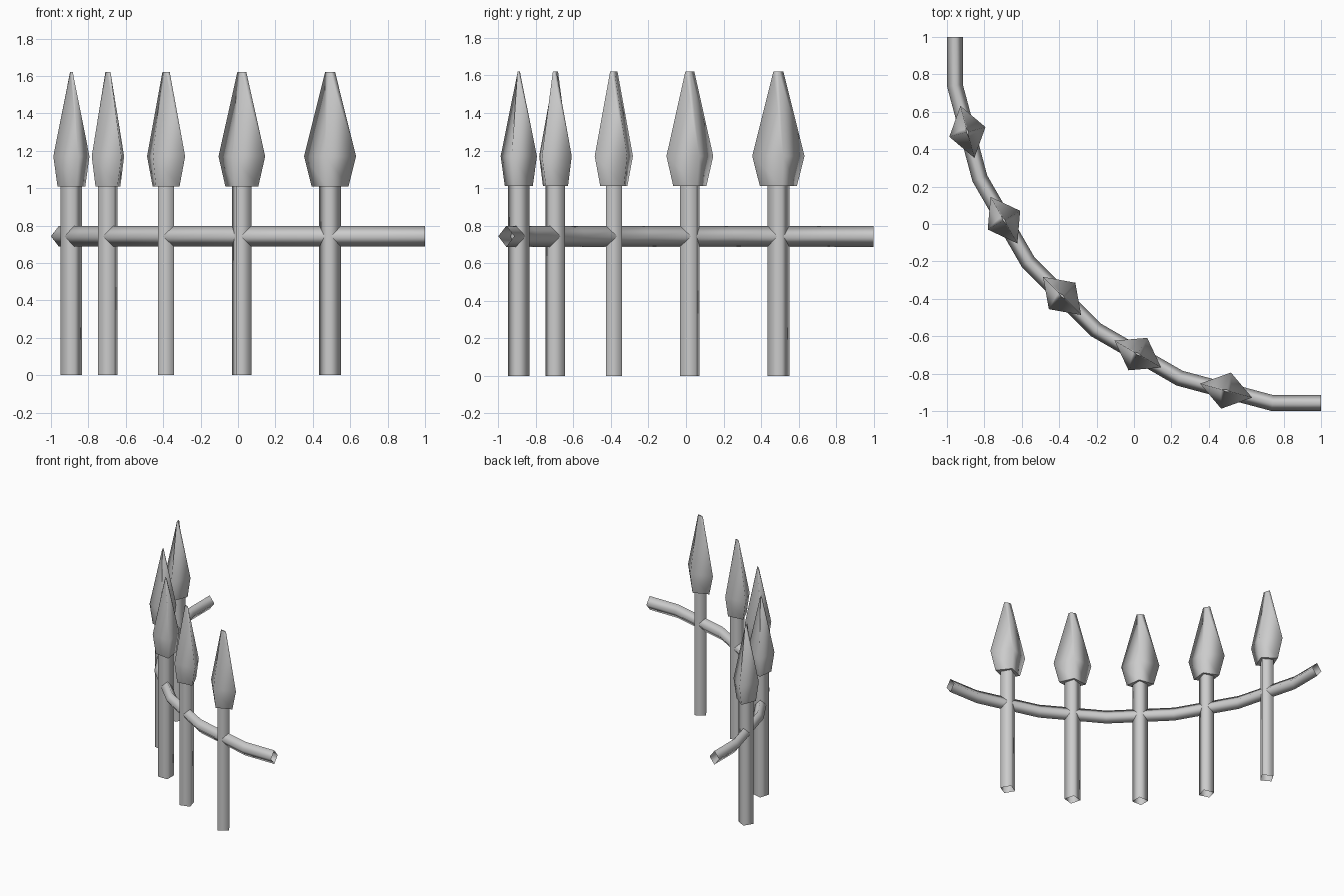
import bpy, bmesh
from math import cos, sin, radians
from mathutils import Vector

if "Cube" in bpy.data.objects:
    bpy.data.objects.remove(bpy.data.objects["Cube"])


def loft(name, rings, caps):
    """Skin a list of four-point rings; caps = close both ends."""
    bm = bmesh.new()
    loops = [[bm.verts.new(p) for p in r] for r in rings]
    for a, b in zip(loops, loops[1:]):
        for i in range(4):
            j = (i + 1) % 4
            bm.faces.new((a[i], a[j], b[j], b[i]))
    if caps:
        for loop in (loops[0], loops[-1]):
            for e in bm.faces.new(loop).edges:
                e.smooth = False
    bmesh.ops.recalc_face_normals(bm, faces=bm.faces)
    for f in bm.faces:
        f.smooth = True
    mesh = bpy.data.meshes.new(name)
    bm.to_mesh(mesh)
    bm.free()
    obj = bpy.data.objects.new(name, mesh)
    bpy.context.collection.objects.link(obj)
    return obj


def diamond(centre, u, v, a, b):
    return [centre + u * a, centre + v * b, centre - u * a, centre - v * b]


def heading(deg):
    return Vector((-cos(radians(deg)), sin(radians(deg)), 0))


UP = Vector((0, 0, 1))
EDGE, RAIL_Z, SEG = 0.9575, 0.743, 0.515

# Rail path: straight end, five chords turning 15 degrees each, straight end
path = [Vector((1, -EDGE, RAIL_Z)), Vector((0.741, -EDGE, RAIL_Z))]
for k in range(1, 6):
    path.append(path[-1] + heading(15 * k) * SEG)
path.append(Vector((-EDGE, 1, RAIL_Z)))

# Curved rail, open diamond tube
rings = []
for i, p in enumerate(path):
    ang = 0 if i == 0 else 90 if i == 7 else 15 * i - 7.5
    side = heading(ang).cross(UP)
    rings.append(diamond(p, side, UP, 0.0425, 0.056))
loft("curved_rail", rings, False)

# Spearhead profile: height, half length along rail, half thickness
HEAD = [(1.01, 0.102, 0.077), (1.17, 0.144, 0.10), (1.62, 0.028, 0.006)]

# Posts and spearheads at the middle of each chord
for k in range(1, 6):
    mid = (path[k] + path[k + 1]) / 2
    mid.z = 0
    u = heading(15 * k)
    v = u.cross(UP)
    loft(f"post_{k}", [diamond(mid + UP * z, u, v, 0.06, 0.06)
                       for z in (0, 1.015)], False)
    loft(f"spearhead_{k}", [diamond(mid + UP * z, u, v, a, b)
                            for z, a, b in HEAD], True)
